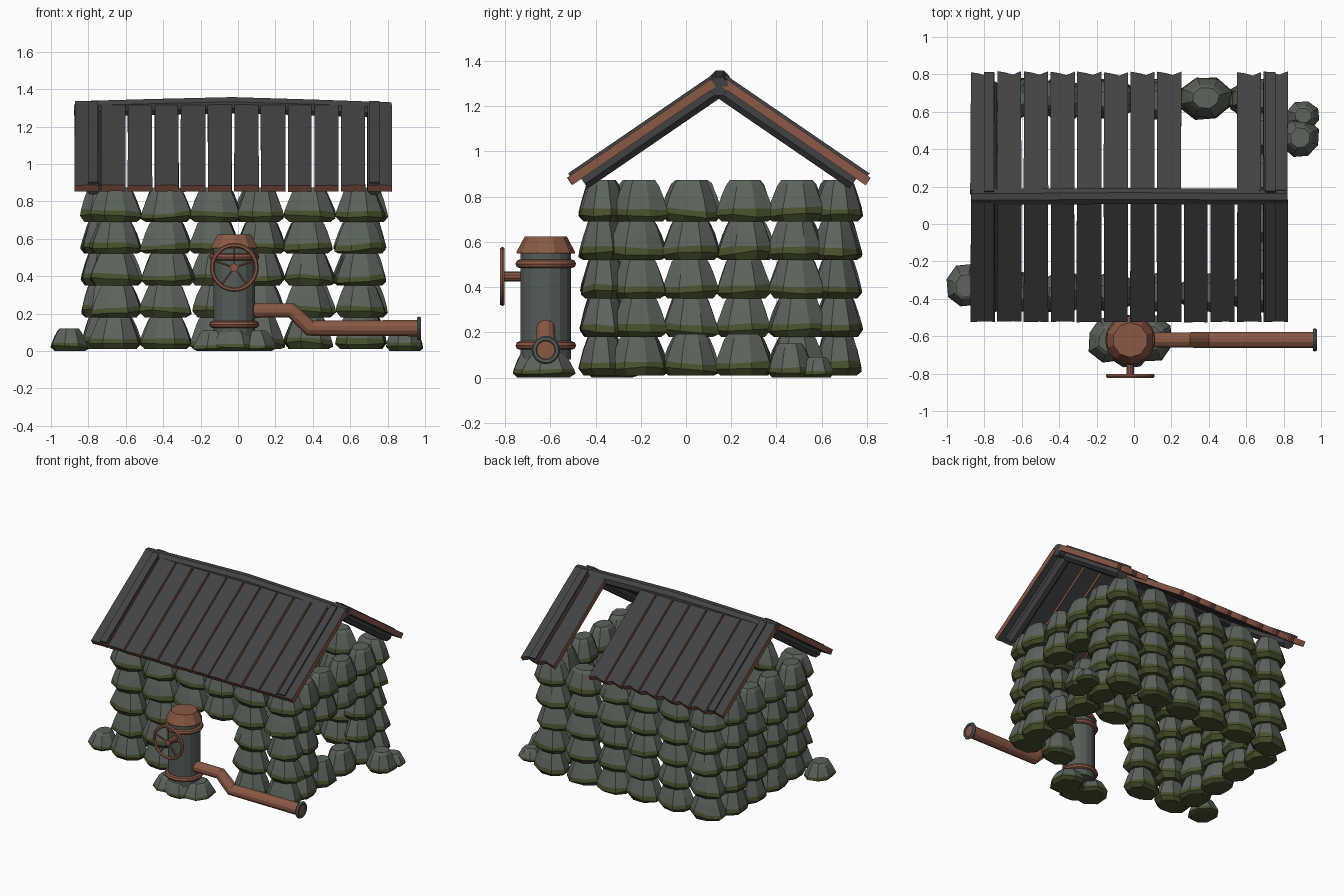
import bpy, bmesh, math, random
from mathutils import Vector

if "Cube" in bpy.data.objects:
    bpy.data.objects.remove(bpy.data.objects["Cube"])

random.seed(4)


def material(name, r, g, b):
    m = bpy.data.materials.new(name)
    m.diffuse_color = (r, g, b, 1)
    m.use_nodes = True
    m.node_tree.nodes["Principled BSDF"].inputs["Base Color"].default_value = m.diffuse_color
    return m


STONE = material("grey_green_stone", 0.106, 0.128, 0.106)
MOSS = material("dark_moss", 0.066, 0.083, 0.027)
SLATE = material("charcoal_wood", 0.055, 0.055, 0.056)
COPPER = material("copper_brown", 0.255, 0.098, 0.060)
METAL = material("green_grey_metal", 0.090, 0.110, 0.095)


def finish(name, bm, *mats):
    bmesh.ops.recalc_face_normals(bm, faces=bm.faces[:])
    me = bpy.data.meshes.new(name)
    bm.to_mesh(me)
    bm.free()
    for m in mats:
        me.materials.append(m)
    ob = bpy.data.objects.new(name, me)
    bpy.context.collection.objects.link(ob)
    return ob


def skin(bm, rings):
    """Join rings of vertices with quads and cap both ends."""
    faces = [bm.faces.new(rings[0]), bm.faces.new(rings[-1])]
    n = len(rings[0])
    for a, b in zip(rings, rings[1:]):
        for k in range(n):
            j = (k + 1) % n
            faces.append(bm.faces.new((a[k], a[j], b[j], b[k])))
    return faces


# Round section swept along a path
def sweep(bm, path, radii, sides=12):
    pts = [Vector(p) for p in path]
    rings = []
    for i, p in enumerate(pts):
        t = Vector()
        for q, s in ((pts[max(i - 1, 0)], 1), (pts[min(i + 1, len(pts) - 1)], -1)):
            t += ((p - q) * s).normalized()
        t.normalize()
        ref = Vector((0, 1, 0)) if abs(t.y) < 0.7 else Vector((0, 0, 1))
        e1 = t.cross(ref).normalized()
        e2 = t.cross(e1)
        rings.append([bm.verts.new(p + radii[i] * (math.cos(a) * e1 + math.sin(a) * e2))
                      for a in (math.tau * (k + 0.5) / sides for k in range(sides))])
    skin(bm, rings)


def torus(bm, c, axis, R, r, n=24, m=8):
    q = Vector(axis).to_track_quat('Z', 'Y')
    v = [[bm.verts.new(Vector(c) + q @ Vector((
        (R + r * math.cos(b)) * math.cos(a), (R + r * math.cos(b)) * math.sin(a), r * math.sin(b))))
        for b in (math.tau * j / m for j in range(m))]
        for a in (math.tau * i / n for i in range(n))]
    for i in range(n):
        for j in range(m):
            bm.faces.new((v[i][j], v[(i + 1) % n][j],
                          v[(i + 1) % n][(j + 1) % m], v[i][(j + 1) % m]))


# Faceted stone: wide mossy skirt, narrowing to a flat top
def stone(bm, x, y, z, w, d, h, sides=8):
    turn = random.uniform(-0.12, 0.12) + math.pi / sides
    wob = [random.uniform(0.93, 1.07) for _ in range(sides)]
    tilt = random.uniform(-0.08, 0.08)
    rings = []
    for f, s in ((0, 0.8), (0.15, 1.02), (0.30, 0.97), (0.60, 0.82), (0.88, 0.66), (1, 0.52)):
        ring = []
        for k in range(sides):
            a = turn + math.tau * k / sides
            r = s * wob[k] * 0.53
            dz = random.uniform(-0.03, 0.03) * h if 0 < f < 1 else 0
            dx, dy = w * r * math.cos(a), d * r * math.sin(a)
            if 0 < f < 1:
                dz += tilt * (dx + dy)
            ring.append(bm.verts.new((x + dx, y + dy, z + h * f + dz)))
        rings.append(ring)
    for i, face in enumerate(skin(bm, rings)):
        if i != 1 and i < 2 + 2 * sides:        # underside and skirt
            face.material_index = 1


# Stone walls, five courses each
COLS = (-0.65, -0.38, -0.12, 0.12, 0.38, 0.65)
ROWS = (-0.21, 0.025, 0.26, 0.49)


def wall(name, spots, w, d, skip):
    bm = bmesh.new()
    for row in range(5):
        for col, (x, y) in enumerate(spots):
            if not skip(row, col):
                j = random.uniform(-0.008, 0.008)
                stone(bm, x + j, y + j, 0.01 + 0.17 * row, w, d, 0.183)
    finish(name, bm, STONE, MOSS)


wall("front_wall", [(x, -0.365) for x in COLS], 0.265, 0.20,
     lambda r, c: r < 3 and c in (2, 3))                     # doorway
wall("back_wall", [(x, 0.67) for x in COLS], 0.265, 0.20, lambda r, c: False)
wall("left_wall", [(-0.73, y) for y in ROWS], 0.20, 0.25, lambda r, c: False)
wall("right_wall", [(0.69, y) for y in ROWS], 0.20, 0.25,
     lambda r, c: r in (1, 2) and c in (1, 2))               # window opening

# Loose boulders
bm = bmesh.new()
for x, y, w, d, h in ((-0.13, -0.62, 0.22, 0.24, 0.11), (0.09, -0.61, 0.21, 0.24, 0.11),
                      (-0.02, -0.67, 0.22, 0.19, 0.12), (-0.90, -0.33, 0.19, 0.22, 0.12),
                      (0.89, 0.46, 0.19, 0.20, 0.15), (0.905, 0.58, 0.17, 0.15, 0.09)):
    stone(bm, x, y, 0, w, d, h)
finish("boulders", bm, STONE, MOSS)

# Roof: points given as distance u down the slope and height n above it
PITCH = math.radians(34.4)
CA, SA = math.cos(PITCH), math.sin(PITCH)


def on_roof(side, x, u, n):
    return (x, 0.145 + side * (u * CA + n * SA), 1.319 - u * SA + n * CA)


def board(bm, side, outline, n0, n1, edge):
    rings = [[bm.verts.new(on_roof(side, x, u, n)) for x, u in outline] for n in (n0, n1)]
    for f in skin(bm, rings)[2:]:
        f.material_index = edge


for side, label in ((-1, "front"), (1, "back")):
    bm = bmesh.new()
    for i in range(12):
        if side == 1 and i in (8, 9):                        # missing planks
            continue
        x = -0.809 + 0.1424 * i
        a, b = (random.uniform(0.062, 0.067) for _ in range(2))
        end = 0.797 + random.uniform(-0.004, 0.004)
        notch = 0.022 if side == 1 else 0.003
        board(bm, side, [(x - a, 0.03), (x + a, 0.03), (x + b, end),
                         (x + b * 0.3, end - notch), (x - b * 0.3, end - notch * 0.4),
                         (x - b, end)], -0.02, 0.02, 1)
    finish(label + "_roof_planks", bm, SLATE, COPPER)
    # Rafter logs under the planks and battens on top
    bm = bmesh.new()
    for x in (-0.775, 0.73):
        sweep(bm, [on_roof(side, x, 0.03, -0.03), on_roof(side, x, 0.75, -0.03)],
              [0.045, 0.045], 8)
        board(bm, side, [(x - 0.027, 0.015), (x + 0.027, 0.015),
                         (x + 0.027, 0.785), (x - 0.027, 0.785)], 0.02, 0.033, 0)
    finish(label + "_rafters_and_battens", bm, SLATE)

# Ridge beam, slightly bowed
bm = bmesh.new()
sweep(bm, [(-0.87, 0.145, 1.294), (-0.45, 0.147, 1.305), (-0.03, 0.15, 1.314),
           (0.4, 0.147, 1.302), (0.82, 0.145, 1.288)], [0.045, 0.046, 0.047, 0.046, 0.045], 8)
finish("ridge_beam", bm, SLATE)

# Pump barrel
PX, PY = -0.02, -0.62
bm = bmesh.new()
sweep(bm, [(PX, PY, 0.08), (PX, PY, 0.56)], [0.113, 0.113], 16)
finish("pump_barrel", bm, METAL)

# Pump flanges and tapered cap
bm = bmesh.new()
for z in (0.142, 0.503):
    torus(bm, (PX, PY, z), (0, 0, 1), 0.115, 0.019)
finish("pump_flanges", bm, COPPER)
bm = bmesh.new()
sweep(bm, [(PX, PY, 0.548), (PX, PY, 0.556), (PX, PY, 0.624)], [0.128, 0.129, 0.093], 10)
finish("pump_cap", bm, COPPER)

# Hand wheel with five spokes and its axle
bm = bmesh.new()
W = Vector((PX, -0.812, 0.447))
torus(bm, W, (0, 1, 0), 0.119, 0.012, 24, 6)
for k in range(5):
    a = math.pi / 2 + math.tau * k / 5
    sweep(bm, [W, W + 0.118 * Vector((math.cos(a), 0, math.sin(a)))], [0.006, 0.006], 6)
sweep(bm, [W - Vector((0, 0.008, 0)), W + Vector((0, 0.1, 0))], [0.022, 0.022], 10)
finish("hand_wheel", bm, COPPER)

# Cranked outlet pipe with end ring
bm = bmesh.new()
sweep(bm, [(PX, PY, 0.217), (0.285, PY, 0.217), (0.385, PY, 0.122), (0.972, PY, 0.122)],
      [0.042, 0.042, 0.045, 0.045])
finish("outlet_pipe", bm, COPPER)
bm = bmesh.new()
torus(bm, (0.967, PY, 0.122), (1, 0, 0), 0.05, 0.013, 16, 6)
finish("outlet_ring", bm, METAL)
